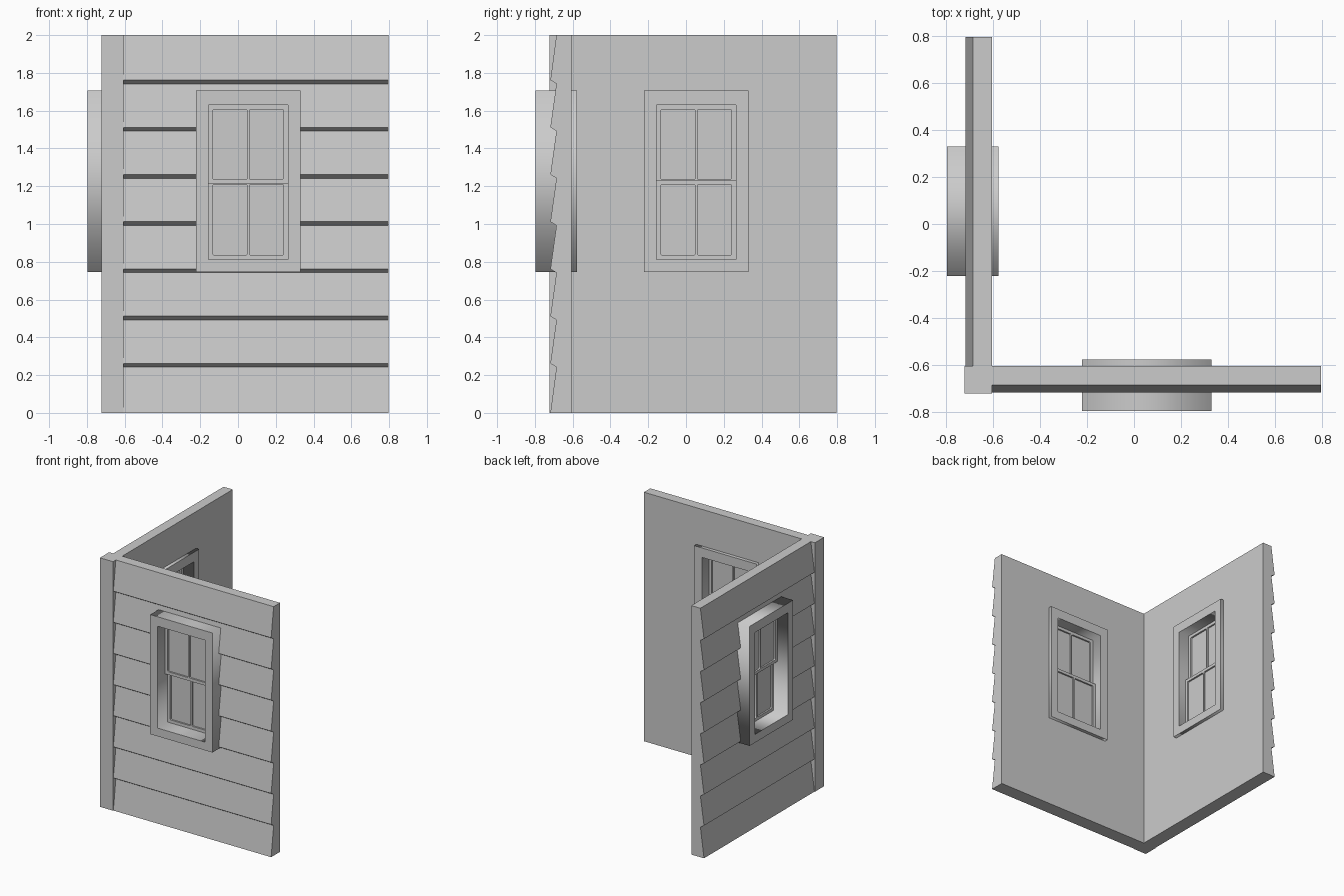
import bpy, bmesh, math
from mathutils import Matrix

if "Cube" in bpy.data.objects:
    bpy.data.objects.remove(bpy.data.objects["Cube"])

END, IN, OUT, H = 0.797, -0.605, -0.718, 2.0
SWAP = Matrix(((0, 1, 0, 0), (1, 0, 0, 0), (0, 0, 1, 0), (0, 0, 0, 1)))


def link(name, mesh):
    ob = bpy.data.objects.new(name, mesh)
    bpy.context.collection.objects.link(ob)
    return ob


def baked(ob, name):
    """Turn a curve or modified object into a plain mesh object."""
    dg = bpy.context.evaluated_depsgraph_get()
    mesh = bpy.data.meshes.new_from_object(ob.evaluated_get(dg))
    bpy.data.objects.remove(ob)
    return link(name, mesh)


def box(name, x0, x1, y0, y1, z0, z1):
    bm = bmesh.new()
    bmesh.ops.create_cube(bm, size=1)
    for v in bm.verts:
        v.co = ((x0 + x1) / 2 + v.co.x * (x1 - x0),
                (y0 + y1) / 2 + v.co.y * (y1 - y0),
                (z0 + z1) / 2 + v.co.z * (z1 - z0))
    me = bpy.data.meshes.new(name)
    bm.to_mesh(me)
    bm.free()
    return link(name, me)


def outline(x0, x1, z0, z1, r=0):
    """Rectangle outline, with rounded corners if r is given."""
    if not r:
        return [(x0, z0), (x1, z0), (x1, z1), (x0, z1)]
    pts = []
    for i, (cx, cz) in enumerate([(x1 - r, z1 - r), (x0 + r, z1 - r),
                                  (x0 + r, z0 + r), (x1 - r, z0 + r)]):
        for k in range(4):
            a = math.radians(90 * i + 30 * k)
            pts.append((cx + r * math.cos(a), cz + r * math.sin(a)))
    return pts


def panel(name, loops, y0, y1):
    """Upright plate with holes: first loop outside, the others cut out."""
    cu = bpy.data.curves.new(name, 'CURVE')
    cu.dimensions = '2D'
    cu.fill_mode = 'BOTH'
    cu.extrude = (y1 - y0) / 2
    for pts in loops:
        s = cu.splines.new('POLY')
        s.points.add(len(pts) - 1)
        for p, (x, z) in zip(s.points, pts):
            p.co = (x, z, 0, 1)
        s.use_cyclic_u = True
    ob = baked(link(name + "_outline", cu), name)
    ob.data.transform(Matrix.Translation((0, (y0 + y1) / 2, 0))
                      @ Matrix.Rotation(math.pi / 2, 4, 'X'))
    return ob


# Clapboard wall: sawtooth profile swept along x
prof = [(IN, H), (IN, 0), (OUT, 0)]
for i in range(1, 8):
    prof += [(-0.686, 0.25 * i - 0.008), (OUT, 0.25 * i + 0.012)]
prof.append((-0.686, H))
bm = bmesh.new()
face = bm.faces.new([bm.verts.new((IN, y, z)) for y, z in prof])
ext = bmesh.ops.extrude_face_region(bm, geom=[face])
for v in ext['geom']:
    if isinstance(v, bmesh.types.BMVert):
        v.co.x = END
bmesh.ops.recalc_face_normals(bm, faces=bm.faces)
me = bpy.data.meshes.new("wall")
bm.to_mesh(me)
bm.free()
wall = link("wall_solid", me)

# Window opening through the wall
cutter = box("cutter", -0.19, 0.30, -0.9, -0.5, 0.78, 1.67)
cutter.hide_render = True
mod = wall.modifiers.new("opening", 'BOOLEAN')
mod.operation, mod.solver, mod.object = 'DIFFERENCE', 'EXACT', cutter
parts = [baked(wall, "front_wall")]
bpy.data.objects.remove(cutter)

# Window casing
X0, X1, Z0, Z1 = -0.156, 0.264, 0.812, 1.63
parts.append(panel("front_window_casing",
                   [outline(-0.222, 0.331, 0.746, 1.706), outline(X0, X1, Z0, Z1)],
                   -0.797, -0.577))

# Two sliding sashes, each with two panes and glass
mid = (X0 + X1) / 2
for label, z0, z1, y0 in (("upper", 1.212, Z1, -0.702), ("lower", Z0, 1.234, -0.670)):
    y1 = y0 + 0.032
    holes = [outline(a, b, z0 + 0.024, z1 - 0.024, 0.008)
             for a, b in ((X0 + 0.023, mid - 0.006), (mid + 0.006, X1 - 0.023))]
    parts.append(panel(f"front_{label}_sash", [outline(X0, X1, z0, z1)] + holes, y0, y1))
    parts.append(box(f"front_{label}_glass", X0 + 0.01, X1 - 0.01,
                     y0 + 0.013, y0 + 0.019, z0 + 0.01, z1 - 0.01))

# Left wall and window: the front ones mirrored across the corner diagonal
for ob in parts:
    me = ob.data.copy()
    me.transform(SWAP)
    me.flip_normals()
    link(ob.name.replace("front", "left"), me)

# Corner post
box("corner_post", -0.722, IN, -0.722, IN, 0, H)
